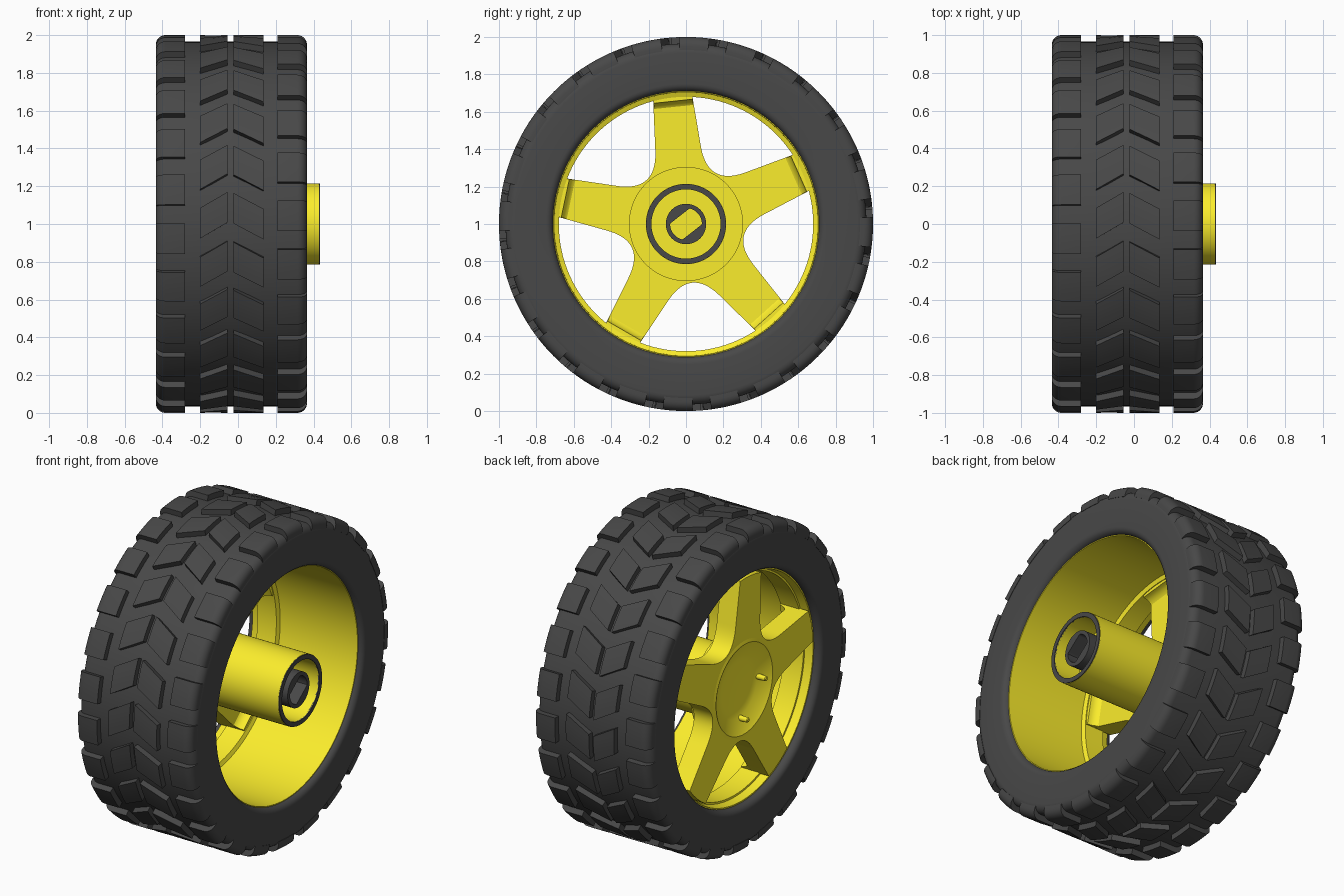
import bpy, bmesh
from math import sin, cos, pi, radians, atan2, hypot

cube = bpy.data.objects.get("Cube")
if cube:
    bpy.data.objects.remove(cube)


def material(name, color):
    m = bpy.data.materials.new(name)
    m.use_nodes = True
    m.diffuse_color = color
    bsdf = m.node_tree.nodes["Principled BSDF"]
    bsdf.inputs["Base Color"].default_value = color
    bsdf.inputs["Roughness"].default_value = 0.6
    return m


RUBBER = material("dark_rubber", (0.065, 0.065, 0.065, 1))
YELLOW = material("yellow_plastic", (0.97, 0.85, 0.025, 1))


def polar(x, r, a):
    """Point around the axle; angle 0 faces +y and rises towards +z."""
    return (x, r * cos(a), 1 + r * sin(a))


def finish(name, bm, mat):
    bmesh.ops.remove_doubles(bm, verts=bm.verts, dist=0.0002)
    bmesh.ops.recalc_face_normals(bm, faces=bm.faces)
    mesh = bpy.data.meshes.new(name)
    bm.to_mesh(mesh)
    bm.free()
    mesh.materials.append(mat)
    ob = bpy.data.objects.new(name, mesh)
    bpy.context.collection.objects.link(ob)
    bpy.ops.object.select_all(action='DESELECT')
    ob.select_set(True)
    bpy.context.view_layer.objects.active = ob
    bpy.ops.object.shade_smooth_by_angle(angle=radians(32))


def skin(bm, loops, cyclic=False, cap=False, closed=True):
    """Join successive point loops with quads."""
    rows = [[bm.verts.new(p) for p in loop] for loop in loops]
    n = len(rows[0])
    pairs = list(zip(rows, rows[1:])) + ([(rows[-1], rows[0])] if cyclic else [])
    for a, b in pairs:
        for i in range(n if closed else n - 1):
            j = (i + 1) % n
            bm.faces.new((a[i], a[j], b[j], b[i]))
    if cap:
        bm.faces.new(rows[0])
        bm.faces.new(rows[-1])


def lathe(name, profile, mat, closed=True, steps=120):
    """Revolve (x, radius) points about the axle."""
    bm = bmesh.new()
    loops = [[polar(x, r, 2 * pi * k / steps) for x, r in profile] for k in range(steps)]
    skin(bm, loops, cyclic=True, closed=closed)
    bmesh.ops.dissolve_degenerate(bm, dist=0.0002, edges=bm.edges)
    finish(name, bm, mat)


def ring_prism(name, outer, inner, x0, x1, mat):
    """Prism between two matching (radius, angle) outlines."""
    bm = bmesh.new()
    sides = [(outer, x0), (outer, x1), (inner, x1), (inner, x0)]
    skin(bm, [[polar(x, r, a) for r, a in pts] for pts, x in sides], cyclic=True)
    finish(name, bm, mat)


def arc(cx, cr, rad, a0, a1, n=6):
    """Rounded corner in a lathe profile, angles in degrees."""
    return [(cx + rad * cos(radians(a0 + (a1 - a0) * i / n)),
             cr + rad * sin(radians(a0 + (a1 - a0) * i / n))) for i in range(n + 1)]


# Tyre carcass with rounded shoulders and bore edges
tyre = (arc(-0.395, 0.75, 0.04, 270, 180) + arc(-0.385, 0.915, 0.05, 180, 90)
        + arc(0.315, 0.915, 0.05, 90, 0) + arc(0.325, 0.75, 0.04, 0, -90))
lathe("tyre", tyre, RUBBER)

# Tread blocks: two chevron rows and two rounded shoulder rows
COUNT = 24
PITCH = 2 * pi / COUNT
BLOCK = radians(9.3)


def tread_row(name, top, skew, offset):
    """One row of blocks; skew leans the block ends along the tread."""
    x0, x1 = top[0][0], top[-1][0]
    section = top + [(x1, 0.93), (x0, 0.93)]
    bm = bmesh.new()
    for k in range(COUNT):
        loops = []
        for s in range(5):
            a = PITCH * (k + offset) + BLOCK * (s / 4 - 0.5)
            loops.append([polar(x, r, pi - a - skew * ((x - x0) / (x1 - x0) - 0.5))
                          for x, r in section])
        skin(bm, loops, cap=True)
    finish(name, bm, RUBBER)


tread_row("tread_shoulder_left", [(0.21, 1.0)] + arc(0.315, 0.95, 0.05, 90, 0), 0, 0.17)
tread_row("tread_shoulder_right", arc(-0.385, 0.95, 0.05, 180, 90) + [(-0.28, 1.0)], 0, 0.7)
tread_row("tread_chevron_right", [(-0.2, 1.0), (-0.055, 1.0)], 0.085, 0.18)
tread_row("tread_chevron_left", [(-0.025, 1.0), (0.135, 1.0)], -0.085, 0.16)

# Rim barrel with a stepped lip on the spoke side
lathe("rim_barrel", [(0.335, 0.715), (0.335, 0.706), (-0.20, 0.704), (-0.21, 0.68),
                     (-0.34, 0.68), (-0.34, 0.692), (-0.39, 0.702), (-0.39, 0.715)], YELLOW)

# Five spoked star, with curved webs between the spokes
FIRST = radians(96)
STEP = 2 * pi / 5


def spoke_edge(n=10):
    """Half a spoke, from its tip to the middle of the gap."""
    tip, start = (0.68, 0.105), (0.41, 0.122)
    ctrl = (0.228 * cos(STEP / 2), 0.228 * sin(STEP / 2))
    end = (start[0] * cos(STEP) + start[1] * sin(STEP),
           start[0] * sin(STEP) - start[1] * cos(STEP))
    pts = [(0.69, 0), (0.688, 0.05), tip]
    for i in range(n + 1):
        t = i / n / 2
        pts.append(tuple((1 - t) ** 2 * p + 2 * t * (1 - t) * c + t * t * q
                         for p, c, q in zip(start, ctrl, end)))
    return [(hypot(*p), atan2(p[1], p[0])) for p in pts]


half = spoke_edge()
star = []
for k in range(5):
    mid = FIRST + k * STEP
    star += [(r, mid - a) for r, a in reversed(half)] + [(r, mid + a) for r, a in half[1:-1]]
ring_prism("spokes", star, [(0.275, a) for r, a in star], -0.40, -0.27, YELLOW)

# Curved roots where the spokes meet the rim
bm = bmesh.new()
root = [(-0.28, 0.685), (-0.28, 0.59)] + arc(-0.215, 0.595, 0.065, 180, 90) + [(-0.215, 0.685)]
for k in range(5):
    loops = [[polar(x, hypot(r, w), FIRST + k * STEP + atan2(w, r)) for x, r in root]
             for w in (-0.105, 0.105)]
    skin(bm, loops, cap=True)
finish("spoke_roots", bm, YELLOW)

# Hub: conical bowl on the outside and a long hollow axle tube inside
lathe("hub", [(-0.35, 0), (-0.35, 0.15), (-0.36, 0.19), (-0.395, 0.265), (-0.405, 0.28),
              (-0.40, 0.30), (-0.27, 0.305), (-0.25, 0.305), (-0.25, 0.215), (0.43, 0.215),
              (0.43, 0.185), (0.25, 0.185), (0.25, 0)], YELLOW, closed=False)
lathe("hub_end_ring", [(0.425, 0.214), (0.435, 0.213), (0.435, 0.185), (0.425, 0.185)], RUBBER)

# Axle bushing with a two-flat hole
angles = [2 * pi * i / 96 for i in range(96)]
flat_hole = [(min(0.085, 0.054 / max(abs(cos(a - radians(128))), 0.01)), a) for a in angles]
ring_prism("axle_bushing", [(0.108, a) for a in angles], flat_hole, 0.24, 0.42, RUBBER)

# Pins in the bowl
bm = bmesh.new()
for angle in (182, 264):
    x, y, z = polar(0, 0.2, radians(angle))
    rings = [(-0.34, 0.018), (-0.415, 0.015), (-0.42, 0.01)]
    skin(bm, [[(px, y + r * cos(t * pi / 8), z + r * sin(t * pi / 8)) for t in range(16)]
              for px, r in rings], cap=True)
finish("bowl_pins", bm, YELLOW)
